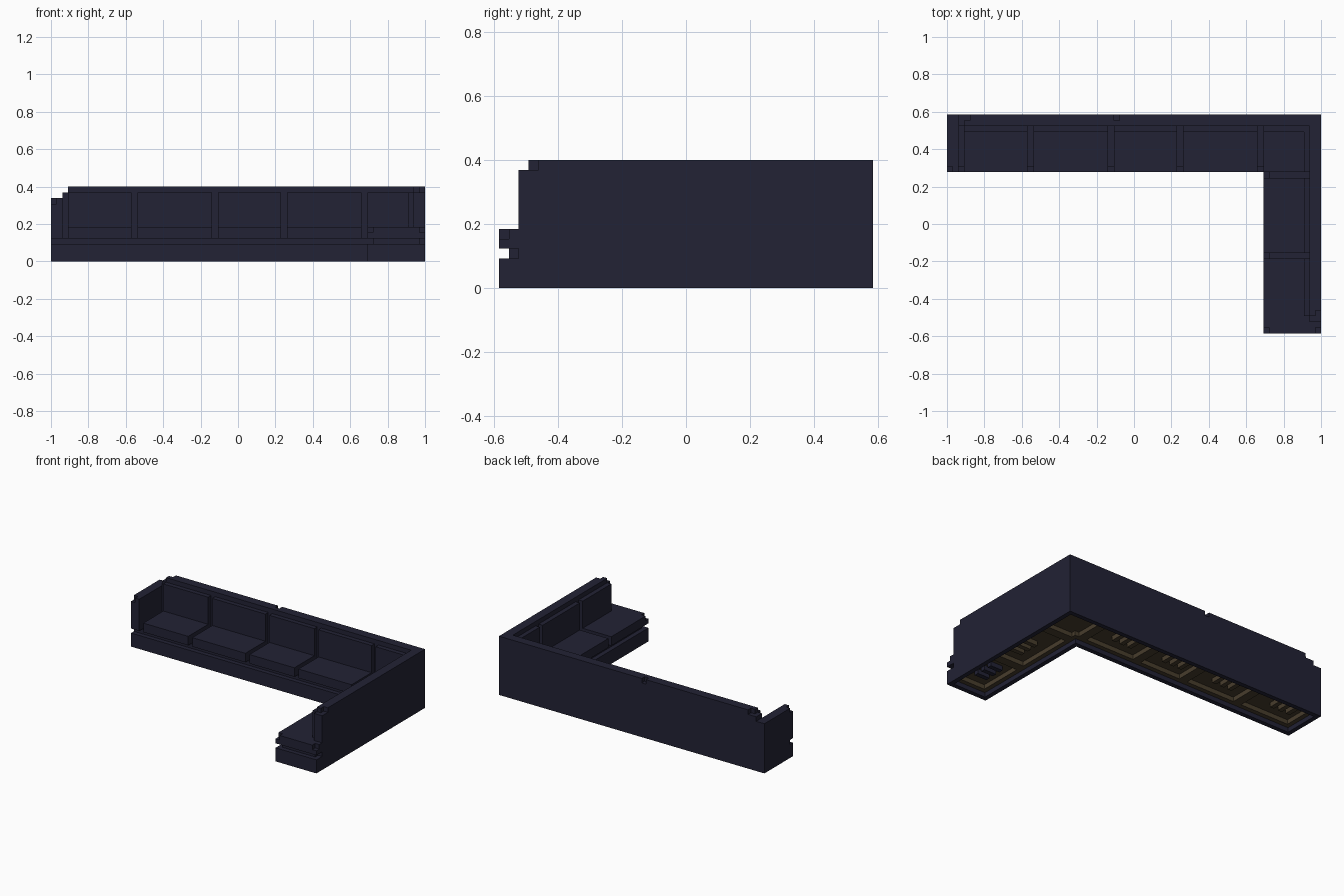
import bpy, bmesh
from mathutils import Vector

if "Cube" in bpy.data.objects:
    bpy.data.objects.remove(bpy.data.objects["Cube"])

U = 2 / 65                      # block unit; the sofa is 65 x 38 x 13 blocks


def material(name, rgb):
    m = bpy.data.materials.new(name)
    m.use_nodes = True
    m.diffuse_color = (*rgb, 1)
    bsdf = m.node_tree.nodes["Principled BSDF"]
    bsdf.inputs["Base Color"].default_value = (*rgb, 1)
    bsdf.inputs["Roughness"].default_value = 0.9
    return m


NAVY = material("navy fabric", (0.0160, 0.0160, 0.0350))
BROWN = material("brown wood", (0.0650, 0.0470, 0.0260))


def part(name, mat, *boxes):
    """One object made of boxes given as x0, x1, y0, y1, z0, z1 in blocks."""
    bm = bmesh.new()
    for x0, x1, y0, y1, z0, z1 in boxes:
        geo = bmesh.ops.create_cube(bm, size=1)
        size = Vector((x1 - x0, y1 - y0, z1 - z0)) * U
        mid = Vector(((x0 + x1) / 2 - 32.5, (y0 + y1) / 2 - 19, (z0 + z1) / 2)) * U
        for v in geo["verts"]:
            v.co = Vector(a * b for a, b in zip(v.co, size)) + mid
    me = bpy.data.meshes.new(name)
    bm.to_mesh(me)
    bm.free()
    me.materials.append(mat)
    ob = bpy.data.objects.new(name, me)
    bpy.context.collection.objects.link(ob)
    return ob


# Plinth: a hollow L-shaped rim
part("base_rim", NAVY,
     (0, 65, 37, 38, 0, 3), (0, 1, 28, 37, 0, 3), (1, 56, 28, 29, 0, 3),
     (55, 56, 0, 28, 0, 3), (56, 65, 0, 1, 0, 3), (64, 65, 1, 37, 0, 3))

# Recessed shadow gap between plinth and cushions
part("seat_core", NAVY, (1, 64, 29, 37, 3, 4), (56, 64, 1, 29, 3, 4))

# Back walls with stepped ends
part("long_back", NAVY,
     (0, 65, 36, 38, 3, 11), (2, 65, 36, 38, 11, 12), (3, 65, 36, 37, 12, 13),
     (4, 29, 37, 38, 12, 13), (30, 65, 37, 38, 12, 13))
part("short_back", NAVY,
     (63, 65, 2, 36, 3, 12), (63, 65, 4, 36, 12, 13), (63, 64, 3, 4, 12, 13))

# Low armrest with a clipped front corner
part("armrest", NAVY,
     (0, 2, 29, 36, 3, 4), (0, 2, 28, 36, 4, 10),
     (0, 2, 29, 36, 10, 11), (1, 2, 28, 29, 10, 11))

# Seat and back cushions of the long side
for i, (a, b) in enumerate([(3, 14), (15, 28), (29, 40), (41, 54)], 1):
    part(f"long_seat_cushion_{i}", NAVY, (a, b, 28, 36, 4, 6))
    part(f"long_back_cushion_{i}", NAVY, (a, b, 35, 36, 6, 12))

# Corner cushions
part("corner_seat_cushion", NAVY, (55, 63, 28, 36, 4, 6))
part("corner_back_cushion", NAVY, (55, 63, 35, 36, 6, 12), (62, 63, 28, 35, 6, 12))

# Cushions of the short side; the end seat has clipped top corners
part("short_seat_cushion_1", NAVY,
     (55, 65, 0, 2, 4, 5), (55, 63, 2, 13, 4, 6),
     (55, 65, 1, 2, 5, 6), (56, 64, 0, 1, 5, 6))
part("short_seat_cushion_2", NAVY, (55, 63, 14, 27, 4, 6))
part("short_back_cushion_1", NAVY, (62, 63, 3, 13, 6, 12))
part("short_back_cushion_2", NAVY, (62, 63, 14, 27, 6, 12))

# Wooden underside: panel, frame, cross ribs and slats
part("underside_panel", BROWN, (1, 64, 29, 37, 2, 3), (56, 64, 1, 29, 2, 3))
part("underside_frame", BROWN,
     (1, 64, 36, 37, 1, 2), (1, 57, 29, 30, 1, 2), (1, 2, 30, 36, 1, 2),
     (56, 57, 1, 29, 1, 2), (63, 64, 1, 36, 1, 2), (57, 63, 1, 2, 1, 2))
part("underside_ribs", BROWN,
     *[(x, x + 2, 30, 36, 1, 2) for x in (14, 28, 40, 54)],
     *[(57, 63, y, y + 2, 1, 2) for y in (12, 27)])
part("underside_slats", BROWN,
     *[(x, x + 1, 33, 36, 1, 2) for x in (4, 6, 8, 19, 21, 23, 32, 34, 36, 45, 47, 49)],
     *[(60, 63, y, y + 1, 1, 2) for y in (17, 19, 21)])
part("underside_short_slats", NAVY,
     *[(59, 62, y, y + 1, 1, 2) for y in (5, 7, 9)])
